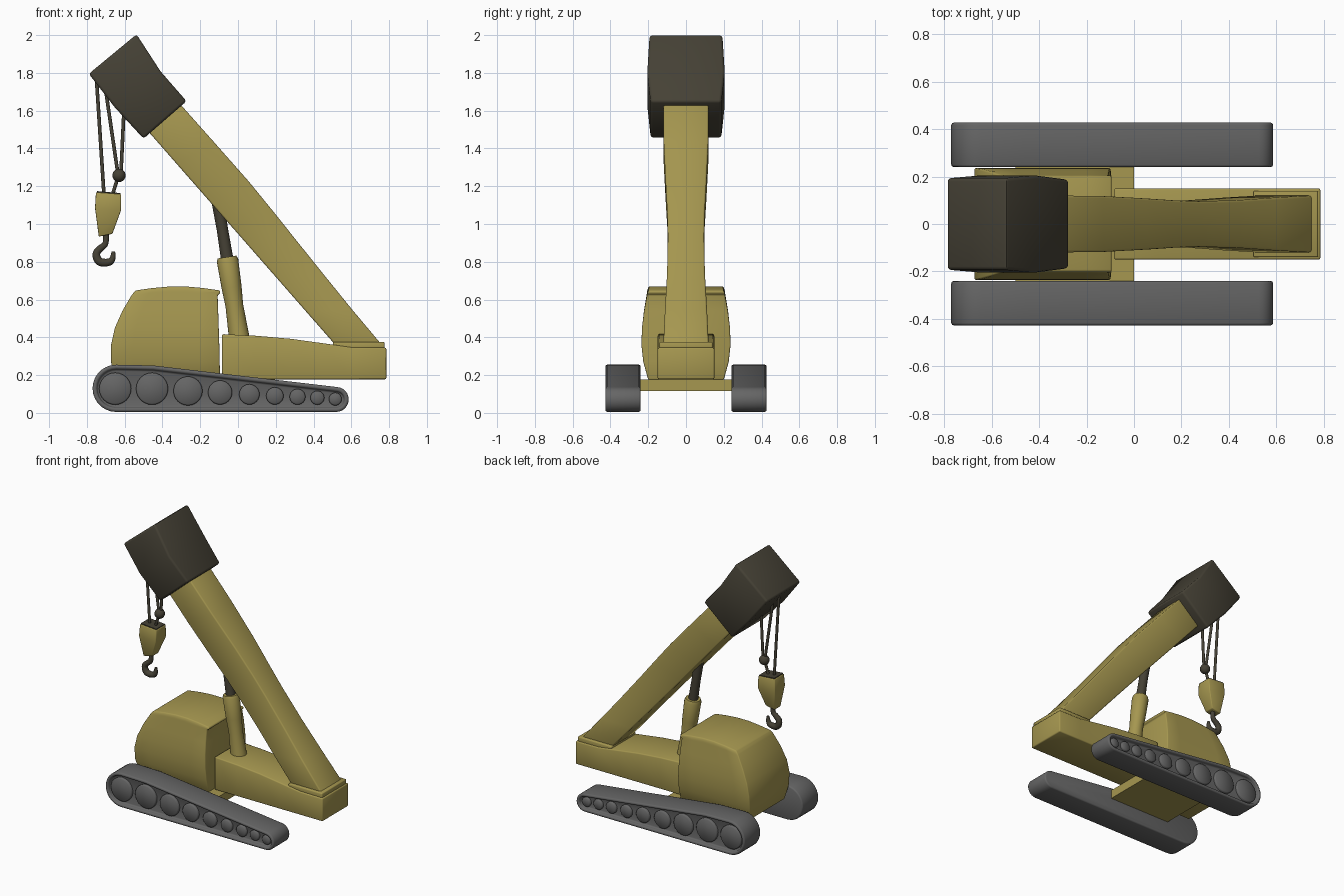
import bpy, bmesh
from math import sin, cos, pi, radians
from mathutils import Vector

if "Cube" in bpy.data.objects:
    bpy.data.objects.remove(bpy.data.objects["Cube"])


def material(name, rgb):
    m = bpy.data.materials.new(name)
    m.diffuse_color = (*rgb, 1)
    m.use_nodes = True
    m.node_tree.nodes["Principled BSDF"].inputs["Base Color"].default_value = m.diffuse_color
    return m


YELLOW = material("yellow_paint", (0.38, 0.31, 0.08))
DARK = material("dark_steel", (0.06, 0.053, 0.036))
GREY = material("track_grey", (0.13, 0.13, 0.13))


def finish(bm, name, mat, bevel=0.0):
    bmesh.ops.recalc_face_normals(bm, faces=bm.faces)
    if bevel:
        edges = [e for e in bm.edges if e.calc_face_angle(0) > 0.6]
        bmesh.ops.bevel(bm, geom=edges, offset=bevel, segments=2, profile=0.5,
                        affect='EDGES', clamp_overlap=True)
    me = bpy.data.meshes.new(name)
    bm.to_mesh(me)
    bm.free()
    me.materials.append(mat)
    ob = bpy.data.objects.new(name, me)
    bpy.context.collection.objects.link(ob)
    bpy.ops.object.select_all(action='DESELECT')
    ob.select_set(True)
    bpy.context.view_layer.objects.active = ob
    bpy.ops.object.shade_smooth_by_angle(angle=radians(50))
    return ob


def loft(name, rings, mat, bevel=0.0, strip=False):
    """Skin equal-length rings and close the ends (strip = quad rows for arched caps)."""
    bm = bmesh.new()
    rows = [[bm.verts.new(p) for p in r] for r in rings]
    n = len(rows[0])
    for a, b in zip(rows, rows[1:]):
        for i in range(n):
            j = (i + 1) % n
            bm.faces.new((a[i], a[j], b[j], b[i]))
    for r in (rows[0], rows[-1]):
        if strip:
            for i in range(n // 2 - 1):
                bm.faces.new((r[i], r[i + 1], r[n - 2 - i], r[n - 1 - i]))
        else:
            bm.faces.new(r)
    return finish(bm, name, mat, bevel)


def bar_ring(l, r, w):
    """Rectangle spanning points l and r in the xz plane, half width w in y."""
    return [(l[0], -w, l[1]), (r[0], -w, r[1]), (r[0], w, r[1]), (l[0], w, l[1])]


def slab(name, x0, x1, w, z0, z1, mat, bevel=0.0):
    return loft(name, [bar_ring((x0, z), (x1, z), w) for z in (z0, z1)], mat, bevel)


def turned(name, start, end, profile, mat, sides=24):
    """Revolved shape along start-end; profile = (fraction, radius)."""
    a, b = Vector(start), Vector(end)
    q = (b - a).to_track_quat('Z', 'Y')
    rings = [[a.lerp(b, t) + q @ Vector((r * cos(2 * pi * i / sides), r * sin(2 * pi * i / sides), 0))
              for i in range(sides)] for t, r in profile]
    return loft(name, rings, mat)


def tube(name, pts, radius, mat, tips=None, smooth=False):
    cu = bpy.data.curves.new(name, 'CURVE')
    cu.dimensions = '3D'
    cu.bevel_depth = radius
    cu.bevel_resolution = 3
    cu.use_fill_caps = True
    sp = cu.splines.new('NURBS' if smooth else 'POLY')
    sp.points.add(len(pts) - 1)
    for i, (x, z) in enumerate(pts):
        sp.points[i].co = (x, 0, z, 1)
        sp.points[i].radius = tips[i] if tips else 1
    if smooth:
        sp.order_u = 3
        sp.use_endpoint_u = True
        sp.resolution_u = 6
    cu.materials.append(mat)
    ob = bpy.data.objects.new(name, cu)
    bpy.context.collection.objects.link(ob)


# Tapered tracks with recessed outer sides and shrinking wheels
def track_outline(y, inset):
    rl, rr = 0.125 - inset, 0.066 - inset
    left = [(-0.645 + rl * cos(a), 0.13 + rl * sin(a)) for a in
            [pi / 2 + pi * i / 14 for i in range(15)]]
    right = [(0.52 + rr * cos(a), 0.071 + rr * sin(a)) for a in
             [-pi / 2 + (pi * 0.97) * i / 12 for i in range(13)]]
    return [(x, y, z) for x, z in left + right + [(-0.45, 0.126 + rl)]]


WHEELS = [(-0.65, 0.128, 0.085), (-0.455, 0.128, 0.085), (-0.265, 0.116, 0.077),
          (-0.095, 0.108, 0.064), (0.06, 0.098, 0.054), (0.195, 0.09, 0.046),
          (0.315, 0.085, 0.042), (0.42, 0.08, 0.037), (0.515, 0.073, 0.034)]
for s, side in ((-1, "front"), (1, "back")):
    loft(side + "_track", [track_outline(s * 0.24, 0), track_outline(s * 0.427, 0),
                           track_outline(s * 0.427, 0.024), track_outline(s * 0.4, 0.024)],
         GREY, 0.01)
    for k, (x, z, r) in enumerate(WHEELS):
        turned(f"{side}_wheel_{k + 1}", (x, s * 0.39, z), (x, s * 0.418, z),
               [(0, r), (0.75, r), (1, r - 0.007)], GREY)

# Axle plate between the tracks
slab("axle_plate", -0.5, 0.0, 0.245, 0.115, 0.178, YELLOW)

# Cab with bulging sides, sloping nose, arched roof and small rear lip
US = (0, 0.2, 0.4, 0.6, 0.8, 1)
cab_rows = [(0.175, -0.655, -0.095, 0.2, 0), (0.27, -0.672, -0.097, 0.226, 0),
            (0.36, -0.672, -0.099, 0.236, 0), (0.45, -0.652, -0.102, 0.233, 0),
            (0.54, -0.612, -0.105, 0.222, 0.005), (0.625, -0.562, -0.108, 0.206, 0.015),
            (0.632, -0.556, -0.094, 0.205, 0.017), (0.648, -0.542, -0.094, 0.199, 0.022)]
rings = []
for z, xl, xr, w, arch in cab_rows:
    edge = [(xl + (xr - xl) * u, z + arch * sin(pi * u)) for u in US]
    rings.append([(x, -w, h) for x, h in edge] + [(x, w, h) for x, h in edge[::-1]])
loft("cab", rings, YELLOW, 0.007, strip=True)

# Rear chassis beam and boom collar
beam = [(-0.085, 0.417), (0.1, 0.408), (0.28, 0.392), (0.44, 0.37), (0.6, 0.347), (0.785, 0.345)]
loft("chassis_beam", [[(x, -0.15, 0.178), (x, 0.15, 0.178), (x, 0.15, z), (x, -0.15, z)]
                      for x, z in beam], YELLOW, 0.008)
slab("boom_collar", 0.503, 0.775, 0.14, 0.33, 0.376, YELLOW, 0.006)

# Boom with waisted sides
L0, L1 = Vector((0.515, 0.36)), Vector((-0.47, 1.484))
R0, R1 = Vector((0.758, 0.364)), Vector((-0.294, 1.617))
boom = [(0, 0.12, 0), (0.15, 0.111, 0), (0.3, 0.1, 0.003), (0.45, 0.096, 0.007), (0.55, 0.099, 0.01),
        (0.68, 0.108, 0.012), (0.85, 0.118, 0.007), (1.06, 0.12, 0)]
loft("boom", [bar_ring(L0.lerp(L1, t), R0.lerp(R1, t) + Vector((b, b)), w) for t, w, b in boom],
     YELLOW, 0.009)

# Boom head
loft("boom_head", [bar_ring((-0.5, 1.452), (-0.272, 1.65), 0.187),
                   bar_ring((-0.652, 1.617), (-0.41, 1.808), 0.205),
                   bar_ring((-0.79, 1.795), (-0.537, 2.004), 0.193)], DARK, 0.014)

# Lifting ram
turned("ram_sleeve", (0.012, 0, 0.36), (-0.058, 0, 0.825),
       [(0, 0.056), (0.15, 0.053), (0.45, 0.047), (0.65, 0.053), (0.96, 0.057), (1, 0.05)], YELLOW)
turned("ram_rod", (-0.055, 0, 0.8), (-0.11, 0, 1.14), [(0, 0.033), (0.5, 0.03), (1, 0.034)], DARK)

# Cables, ball, hook block and hook
cables = [[(-0.75, 1.78), (-0.71, 1.16)], [(-0.705, 1.74), (-0.635, 1.26)],
          [(-0.603, 1.62), (-0.62, 1.26)], [(-0.635, 1.25), (-0.663, 1.16)]]
for k, pts in enumerate(cables):
    tube(f"cable_{k + 1}", pts, 0.01, DARK)
bm = bmesh.new()
bmesh.ops.create_uvsphere(bm, u_segments=24, v_segments=12, radius=0.035)
finish(bm, "cable_ball", DARK).location = (-0.63, 0, 1.257)
loft("hook_block", [bar_ring((-0.737, 0.933), (-0.665, 0.948), 0.035),
                    bar_ring((-0.757, 1.085), (-0.62, 1.07), 0.06),
                    bar_ring((-0.752, 1.168), (-0.618, 1.158), 0.055)], YELLOW, 0.005)
loft("hook_block_cap", [bar_ring((-0.747, 1.16), (-0.623, 1.15), 0.05),
                        bar_ring((-0.747, 1.174), (-0.623, 1.164), 0.05)], DARK)
tube("hook", [(-0.7, 0.95), (-0.695, 0.895), (-0.725, 0.875), (-0.755, 0.845), (-0.74, 0.8),
              (-0.7, 0.793), (-0.66, 0.805), (-0.66, 0.855)], 0.02, DARK,
     tips=[0.8, 0.8, 0.95, 1.05, 1.15, 1.1, 0.9, 0.5], smooth=True)
